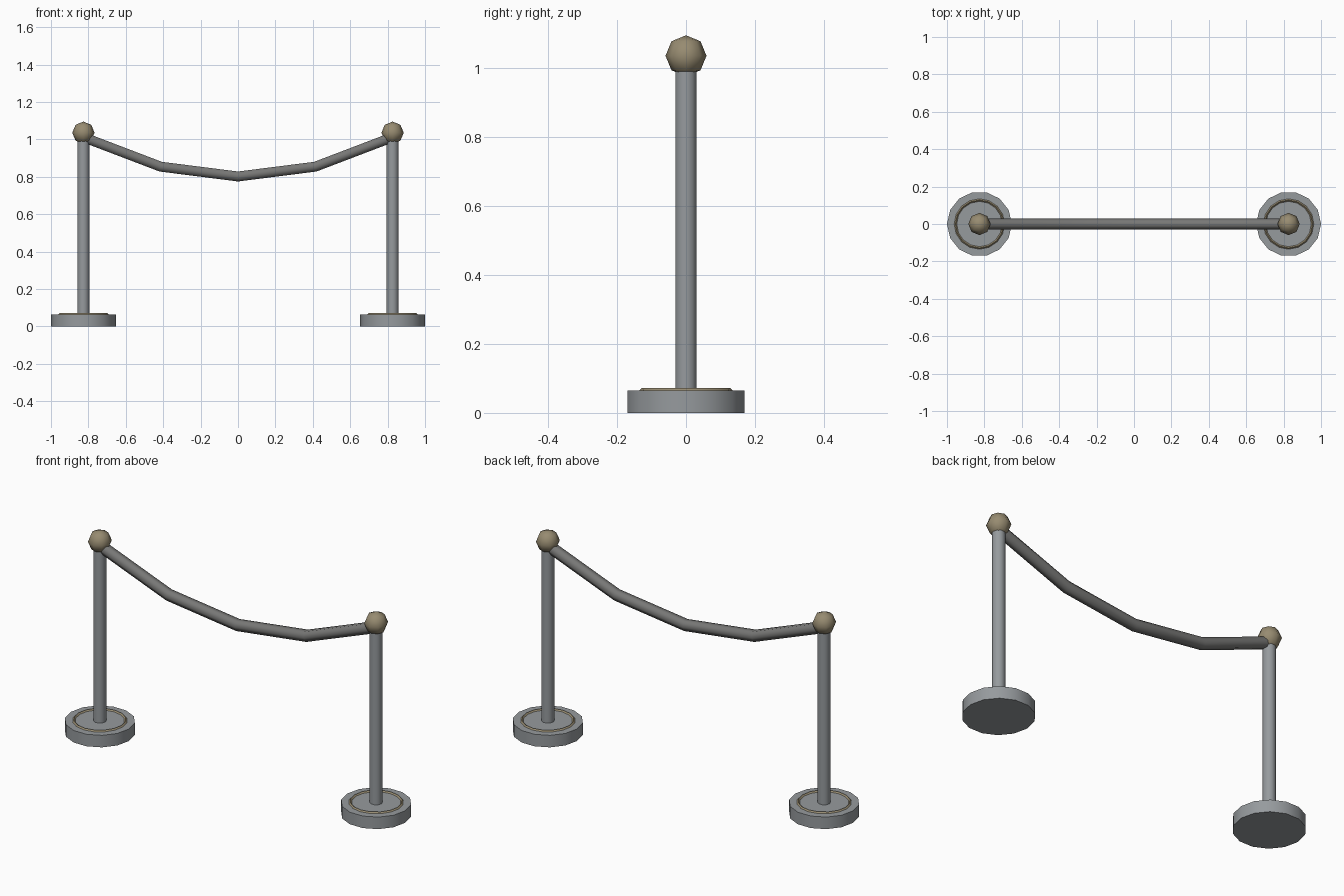
import bpy
import bmesh
from math import radians, cos, sin, pi
from mathutils import Vector

if "Cube" in bpy.data.objects:
    bpy.data.objects.remove(bpy.data.objects["Cube"])

POST_X = 0.8265


def material(name, rgb):
    m = bpy.data.materials.new(name)
    m.diffuse_color = (*rgb, 1)
    m.use_nodes = True
    m.node_tree.nodes["Principled BSDF"].inputs["Base Color"].default_value = m.diffuse_color
    return m


steel = material("steel", (0.305, 0.325, 0.34))
brass = material("aged_brass", (0.31, 0.26, 0.165))
cord = material("cord_grey", (0.185, 0.185, 0.18))


def finish(name, mat, angle=50):
    ob = bpy.context.object
    ob.name = name
    ob.data.materials.append(mat)
    bpy.ops.object.shade_smooth_by_angle(angle=radians(angle))
    return ob


def cylinder(name, sides, radius, x, z0, z1):
    # Turned so that corners lie on the x axis
    bpy.ops.mesh.primitive_cylinder_add(
        vertices=sides, radius=radius, depth=z1 - z0,
        location=(x, 0, (z0 + z1) / 2), rotation=(0, 0, pi / 2))
    return finish(name, steel)


for side, x in (("left", -POST_X), ("right", POST_X)):
    # Weighted foot
    cylinder(side + "_base", 14, 0.1735, x, 0, 0.065)

    # Trim ring set into the foot
    bpy.ops.mesh.primitive_torus_add(
        major_segments=16, minor_segments=4, major_radius=0.128,
        minor_radius=0.008, location=(x, 0, 0.064))
    finish(side + "_base_ring", brass)

    # Upright post
    cylinder(side + "_post", 10, 0.032, x, 0.06, 1.01)

    # Ball finial
    bpy.ops.mesh.primitive_uv_sphere_add(
        segments=8, ring_count=4, radius=0.0595, location=(x, 0, 1.036))
    finish(side + "_finial", brass)

# Sagging six-sided rope, mitred at each bend
SIDES, RADIUS = 6, 0.0305
path = [Vector((t * POST_X, 0, 0.802 + 0.21 * t * t))
        for t in (-1, -0.5, 0, 0.5, 1)]
bm = bmesh.new()
rings = []
for i, p in enumerate(path):
    a = (p - path[i - 1]).normalized() if i else None
    b = (path[i + 1] - p).normalized() if i < len(path) - 1 else a
    a = a or b
    tangent = (a + b).normalized()
    up = Vector((-tangent.z, 0, tangent.x)) / tangent.dot(a)
    rings.append([bm.verts.new(
        p + up * RADIUS * sin(k * 2 * pi / SIDES)
        + Vector((0, RADIUS * cos(k * 2 * pi / SIDES), 0)))
        for k in range(SIDES)])
for r, s in zip(rings, rings[1:]):
    for k in range(SIDES):
        n = (k + 1) % SIDES
        bm.faces.new((r[k], r[n], s[n], s[k]))
bm.faces.new(rings[0])
bm.faces.new(rings[-1])
bmesh.ops.recalc_face_normals(bm, faces=bm.faces)
mesh = bpy.data.meshes.new("rope")
bm.to_mesh(mesh)
bm.free()
rope = bpy.data.objects.new("rope", mesh)
bpy.context.collection.objects.link(rope)
bpy.ops.object.select_all(action='DESELECT')
bpy.context.view_layer.objects.active = rope
rope.select_set(True)
finish("rope", cord, 65)
